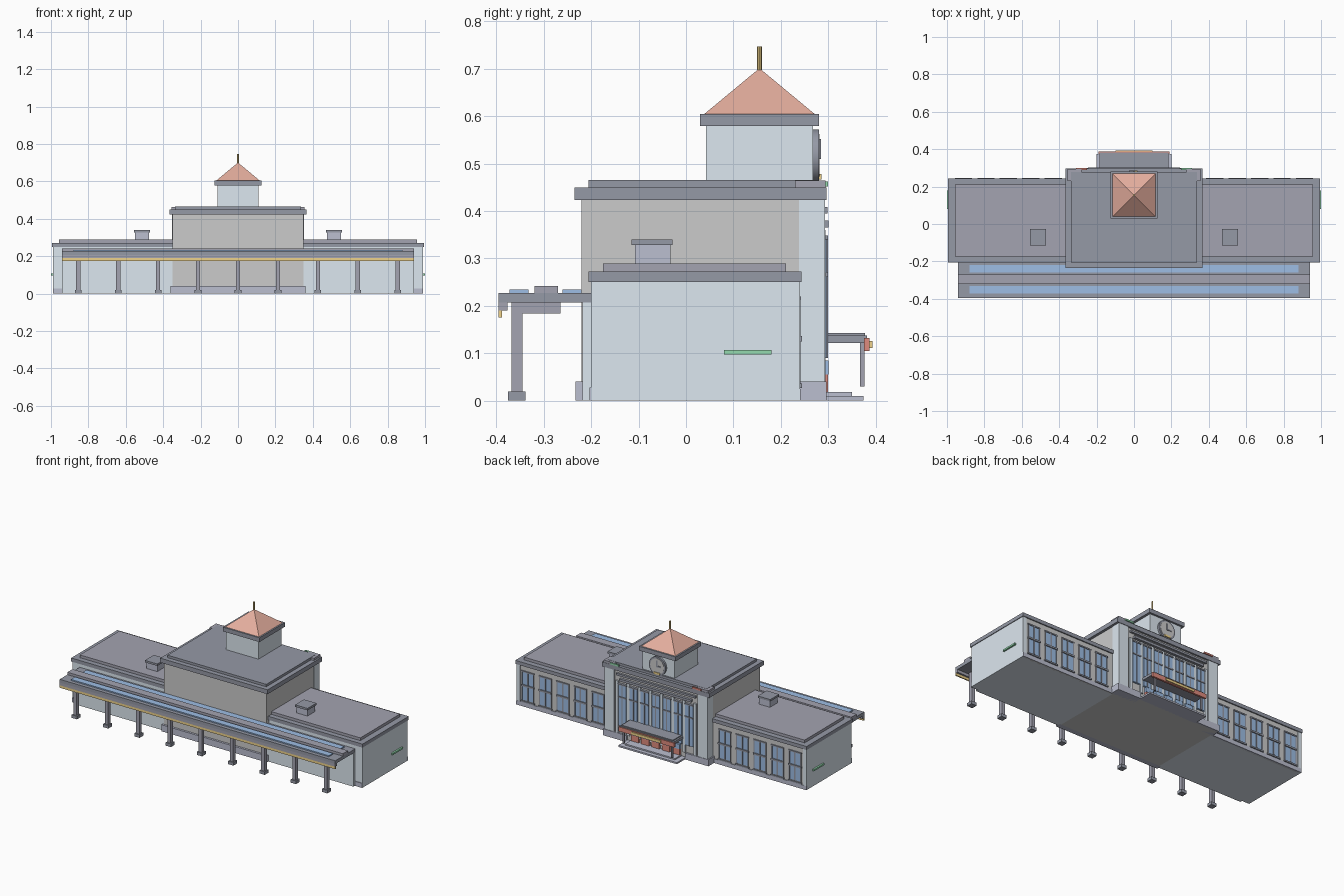
import bpy, math

if "Cube" in bpy.data.objects:
    bpy.data.objects.remove(bpy.data.objects["Cube"])

COL = dict(wall=(.72, .80, .87), dark=(.30, .32, .38), roof=(.37, .37, .44),
           plinth=(.50, .52, .63), glass=(.34, .51, .78), tile=(.78, .42, .34),
           gold=(.86, .65, .26), red=(.74, .26, .21), green=(.30, .70, .43))
MATS = {}
for name, c in COL.items():
    MATS[name] = bpy.data.materials.new(name)
    MATS[name].diffuse_color = (*c, 1)


def finish(o, name, mat):
    o.name = name
    if mat:
        o.data.materials.append(MATS[mat])
    return o


def box(name, x0, x1, y0, y1, z0, z1, mat=None):
    bpy.ops.mesh.primitive_cube_add(size=1, location=((x0 + x1) / 2, (y0 + y1) / 2, (z0 + z1) / 2))
    o = bpy.context.object
    o.scale = (abs(x1 - x0), y1 - y0, z1 - z0)
    bpy.ops.object.transform_apply(location=False, rotation=False, scale=True)
    return finish(o, name, mat)


def wide(name, hx, *rest):
    # box centred on x = 0
    return box(name, -hx, hx, *rest)


def pair(name, x0, x1, *rest):
    # box repeated on both sides
    for s, side in ((1, "right"), (-1, "left")):
        box(f"{name}_{side}", min(s * x0, s * x1), max(s * x0, s * x1), *rest)


def disc(name, r, y0, y1, z, mat=None):
    bpy.ops.mesh.primitive_cylinder_add(vertices=32, radius=r, depth=y1 - y0,
                                        location=(0, (y0 + y1) / 2, z), rotation=(math.pi / 2, 0, 0))
    o = finish(bpy.context.object, name, mat)
    bpy.ops.object.shade_smooth_by_angle()
    return o


# Central hall
wide("hall", .35, -.22, .285, 0, .425)
pair("hall_corner_pier", .285, .352, .238, .293, .04, .425, "wall")
wide("hall_front_plinth", .36, -.233, -.2, 0, .04, "plinth")
pair("hall_back_plinth", .2, .36, .238, .296, 0, .04, "plinth")
wide("hall_cornice", .366, -.235, .296, .423, .45, "dark")
wide("hall_roof", .337, -.206, .278, .45, .465, "dark")
pair("corner_cap", .28, .356, .23, .294, .45, .464, "roof")
box("green_plaque", .25, .31, .29, .3, .452, .462, "green")
box("red_plaque", -.31, -.25, .29, .3, .452, .462, "red")

# Wings with stepped roofs and vents
pair("wing", .35, .99, -.2, .232, 0, .255, "wall")
pair("wing_back_wall", .35, .965, .225, .237, 0, .25)
pair("wing_corner_pier", .965, .99, .225, .24, 0, .25, "wall")
pair("wing_back_plinth", .36, .99, .23, .241, 0, .025, "plinth")
pair("wing_front_plinth", .935, .99, -.204, -.199, 0, .028, "plinth")
pair("wing_cornice", .35, .994, -.206, .244, .25, .272, "dark")
pair("wing_roof", .35, .957, -.175, .211, .272, .289, "roof")
pair("vent", .475, .55, -.108, -.033, .287, .328, "plinth")
pair("vent_cap", .47, .555, -.115, -.028, .328, .34, "dark")
pair("end_stripe", .985, 1.0, .08, .18, .097, .107, "green")

# Wing windows: glass, frame, transom and sill
for i in range(5):
    c = .432 + .12 * i
    pair(f"wing_window_{i}", c - .036, c + .036, .23, .239, .04, .212, "glass")
    pair(f"wing_mullion_{i}", c - .004, c + .004, .236, .242, .04, .212, "dark")
    pair(f"wing_jamb_inner_{i}", c - .042, c - .036, .234, .242, .035, .216, "dark")
    pair(f"wing_jamb_outer_{i}", c + .036, c + .042, .234, .242, .035, .216, "dark")
    pair(f"wing_transom_{i}", c - .044, c + .044, .234, .245, .125, .136, "dark")
    pair(f"wing_lintel_{i}", c - .044, c + .044, .234, .243, .212, .22, "dark")
    pair(f"wing_sill_{i}", c - .046, c + .046, .234, .245, .027, .036, "dark")

# Tall hall windows with slim piers between them
for i in range(7):
    c = (i - 3) * .076
    box(f"hall_window_{i}", c - .026, c + .026, .28, .296, .09, .34, "glass")
    box(f"hall_mullion_{i}", c - .003, c + .003, .29, .299, .09, .34, "dark")
    box(f"hall_transom_{i}", c - .028, c + .028, .29, .3, .262, .27, "dark")
    box(f"hall_window_head_{i}", c - .03, c + .03, .28, .3, .34, .348, "dark")
for i in range(8):
    c = (i - 3.5) * .076
    box(f"hall_pier_{i}", c - .009, c + .009, .28, .294, .04, .36, "wall")
wide("hall_lintel", .245, .28, .301, .365, .38, "dark")
wide("hall_frieze", .27, .28, .298, .395, .408, "dark")

# Doors and steps
for i in range(5):
    c = (i - 2) * .07
    box(f"door_{i}", c - .026, c + .026, .28, .299, .018, .055, "red")
    box(f"door_glass_{i}", c - .026, c + .026, .28, .301, .055, .085, "glass")
wide("lower_step", .2, .28, .374, 0, .01, "plinth")
wide("upper_step", .17, .28, .35, .01, .018, "plinth")

# Entrance canopy
wide("entrance_canopy", .185, .285, .382, .121, .137, "dark")
wide("entrance_canopy_top", .175, .285, .378, .137, .143, "dark")
wide("canopy_fascia", .19, .375, .387, .105, .132, "red")
wide("canopy_gold_panel", .1, .387, .393, .111, .126, "gold")
pair("canopy_post", .16, .17, .367, .377, .03, .121, "roof")

# Clock tower
wide("tower", .11, .042, .268, .46, .582, "wall")
wide("tower_cornice", .125, .03, .28, .579, .605, "dark")
bpy.ops.mesh.primitive_cone_add(vertices=4, radius1=.117 * math.sqrt(2), depth=.097,
                                location=(0, .155, .6525), rotation=(0, 0, math.pi / 4))
finish(bpy.context.object, "tower_roof", "tile")
bpy.ops.mesh.primitive_cylinder_add(vertices=8, radius=.005, depth=.055, location=(0, .155, .7195))
finish(bpy.context.object, "finial", "gold")
disc("clock_rim", .057, .262, .28, .515, "dark")
disc("clock_face", .047, .262, .282, .515)
wide("clock_minute_hand", .004, .28, .285, .51, .552, "dark")
box("clock_hour_hand", -.028, .004, .28, .285, .511, .519, "dark")
wide("clock_gold_mark", .02, .28, .286, .466, .478, "gold")

# Platform wall and long canopy
pair("platform_wall", .35, .94, -.218, -.19, 0, .21, "wall")
wide("platform_canopy", .94, -.395, -.2, .207, .227, "dark")
wide("canopy_ridge", .94, -.32, -.27, .225, .242, "roof")
wide("skylight_outer", .88, -.372, -.332, .225, .234, "glass")
wide("skylight_inner", .88, -.26, -.22, .225, .234, "glass")
wide("platform_fascia", .94, -.395, -.377, .19, .208, "roof")
wide("platform_gold_trim", .94, -.395, -.388, .175, .191, "gold")

# Platform columns
for i in range(9):
    c = (i - 4) * .2135
    box(f"column_{i}", c - .011, c + .011, -.368, -.345, .015, .208, "roof")
    box(f"column_base_{i}", c - .018, c + .018, -.375, -.339, 0, .019, "dark")
    box(f"column_bracket_{i}", c - .008, c + .008, -.346, -.265, .184, .208, "roof")

for m in bpy.data.materials:
    if m.users and not m.is_grease_pencil:
        m.use_nodes = True
        m.node_tree.nodes["Principled BSDF"].inputs["Base Color"].default_value = m.diffuse_color
